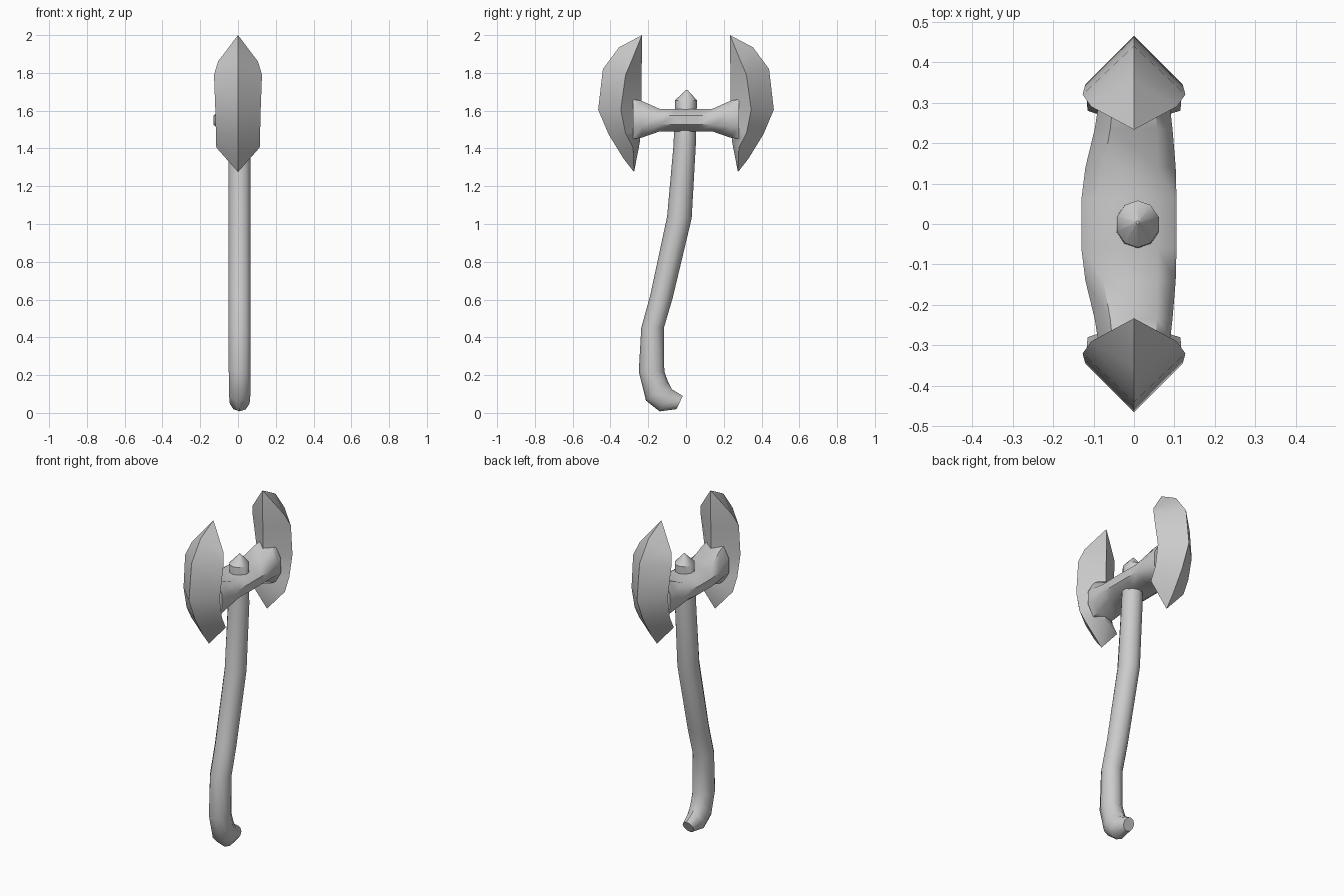
import bpy, bmesh, math
from mathutils import Vector

if "Cube" in bpy.data.objects:
    bpy.data.objects.remove(bpy.data.objects["Cube"])


def finish(name, bm, angle=35):
    bmesh.ops.recalc_face_normals(bm, faces=bm.faces)
    mesh = bpy.data.meshes.new(name)
    bm.to_mesh(mesh)
    bm.free()
    ob = bpy.data.objects.new(name, mesh)
    bpy.context.collection.objects.link(ob)
    bpy.ops.object.select_all(action='DESELECT')
    ob.select_set(True)
    bpy.context.view_layer.objects.active = ob
    bpy.ops.object.shade_smooth_by_angle(angle=math.radians(angle))
    return ob


def loft(name, rings, angle=35):
    """Skin a list of equal-sized rings and cap both ends."""
    bm = bmesh.new()
    rows = [[bm.verts.new(p) for p in ring] for ring in rings]
    n = len(rows[0])
    for a, b in zip(rows, rows[1:]):
        for i in range(n):
            j = (i + 1) % n
            bm.faces.new((a[i], a[j], b[j], b[i]))
    bm.faces.new(rows[0])
    bm.faces.new(rows[-1])
    return finish(name, bm, angle)


# Handle: each ring spans two (y, z) points of the side outline, plus a half width in x
handle = [
    ((-0.05, 0.02), (-0.017, 0.09), 0.035),
    ((-0.14, 0.008), (-0.075, 0.125), 0.055),
    ((-0.212, 0.065), (-0.095, 0.165), 0.06),
    ((-0.25, 0.22), (-0.115, 0.22), 0.061),
    ((-0.237, 0.45), (-0.117, 0.45), 0.061),
    ((-0.19, 0.62), (-0.07, 0.61), 0.061),
    ((-0.10, 1.04), (0.03, 1.03), 0.061),
    ((-0.066, 1.42), (0.052, 1.42), 0.061),
    ((-0.058, 1.655), (0.058, 1.655), 0.054),
    ((0.0, 1.71), (0.008, 1.71), 0.004),
]
rings = []
for a, b, rx in handle:
    a, b = Vector(a), Vector(b)
    c, h = (a + b) / 2, (b - a) / 2
    ring = []
    for k in range(10):
        t = math.tau * k / 10
        p = c + h * math.cos(t)
        ring.append((0.009 + rx * math.sin(t), p.x, p.y))
    rings.append(ring)
loft("handle", rings, 40)

# Crossbar: chamfered section flaring into the blades (y, x min, x max, z bottom, z top)
half = [(0.06, -0.13, 0.105, 1.49, 1.61), (0.14, -0.12, 0.103, 1.49, 1.61),
        (0.235, -0.097, 0.095, 1.457, 1.652), (0.28, -0.09, 0.09, 1.45, 1.66)]
stations = [(-y, *r) for y, *r in reversed(half)] + half
section = [(1, -0.4), (1, 0.4), (0.6, 1), (-0.6, 1), (-1, 0.4), (-1, -0.4), (-0.6, -1), (0.6, -1)]
loft("crossbar", [[((x0 + x1) / 2 + u * (x1 - x0) / 2, y, (z0 + z1) / 2 + v * (z1 - z0) / 2)
                   for u, v in section] for y, x0, x1, z0, z1 in stations], 50)

# Blades: cutting edge, swollen cheeks and a back ridge, meeting in two pointed tips
edge = [(0.355, 1.935), (0.44, 1.82), (0.465, 1.605), (0.41, 1.475), (0.33, 1.345)]
cheek = [(0.106, 0.29, 1.86), (0.127, 0.32, 1.79), (0.12, 0.345, 1.605),
         (0.117, 0.32, 1.48), (0.115, 0.28, 1.405)]
back = [(0.234, 1.88), (0.235, 1.77), (0.235, 1.6), (0.24, 1.5), (0.245, 1.43)]
for side, name in ((-1, "front_blade"), (1, "back_blade")):
    bm = bmesh.new()
    top = bm.verts.new((0, side * 0.233, 2.0))
    bottom = bm.verts.new((0, side * 0.275, 1.275))
    cols = [
        [bm.verts.new((0, side * y, z)) for y, z in edge],
        [bm.verts.new((x, side * y, z)) for x, y, z in cheek],
        [bm.verts.new((0, side * y, z)) for y, z in back],
        [bm.verts.new((-x, side * y, z)) for x, y, z in cheek],
    ]
    for i in range(4):
        a, b = cols[i], cols[(i + 1) % 4]
        for j in range(4):
            bm.faces.new((a[j], b[j], b[j + 1], a[j + 1]))
        bm.faces.new((top, a[0], b[0]))
        bm.faces.new((bottom, a[-1], b[-1]))
    finish(name, bm, 30)
